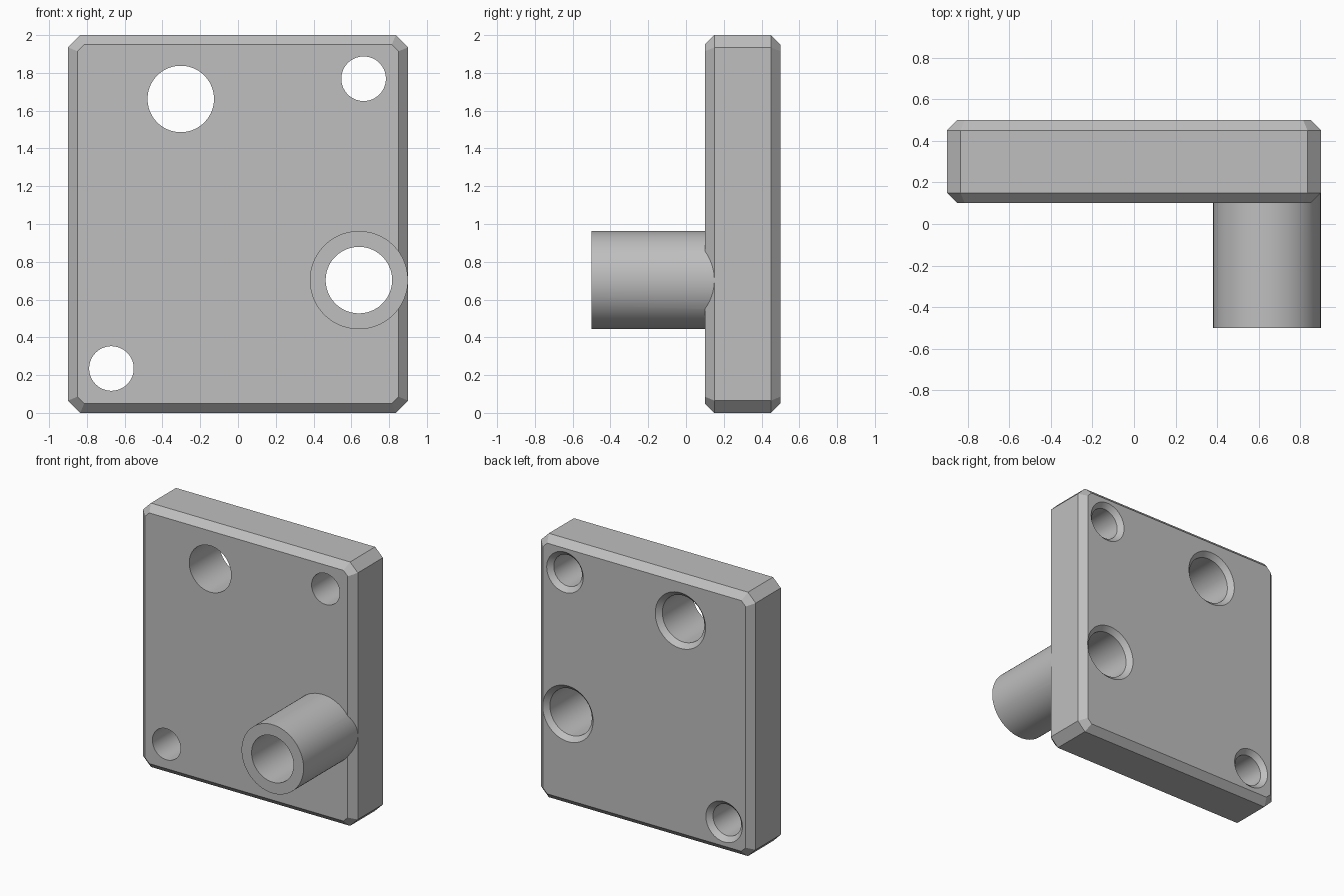
import bpy, bmesh, math
from mathutils import Matrix

cube = bpy.data.objects.get("Cube")
if cube:
    bpy.data.objects.remove(cube, do_unlink=True)

FRONT, BACK = 0.10, 0.50      # plate faces in y
HALF_W, HEIGHT = 0.90, 2.0
CHAMFER, CORNER = 0.05, 0.065
SINK = 0.035                  # countersink depth and widening

grey = bpy.data.materials.new("grey_metal")
grey.use_nodes = True
colour = (0.52, 0.52, 0.52, 1)
grey.diffuse_color = colour
grey.node_tree.nodes["Principled BSDF"].inputs["Base Color"].default_value = colour


def loft(name, rings):
    """Closed solid skinned through rings of equal point count."""
    bm = bmesh.new()
    loops = [[bm.verts.new(p) for p in ring] for ring in rings]
    n = len(loops[0])
    for a, b in zip(loops, loops[1:]):
        for i in range(n):
            j = (i + 1) % n
            bm.faces.new((a[i], a[j], b[j], b[i]))
    bm.faces.new(loops[0])
    bm.faces.new(loops[-1])
    bmesh.ops.recalc_face_normals(bm, faces=bm.faces)
    mesh = bpy.data.meshes.new(name)
    bm.to_mesh(mesh)
    bm.free()
    mesh.materials.append(grey)
    obj = bpy.data.objects.new(name, mesh)
    bpy.context.collection.objects.link(obj)
    return obj


def octagon(y, inset):
    """Plate outline with cut corners, moved inwards by inset."""
    w, h = HALF_W - inset, HEIGHT / 2 - inset
    c = CORNER - inset * (2 - math.sqrt(2))
    pts = [(w, h - c), (w - c, h), (c - w, h), (-w, h - c),
           (-w, c - h), (c - w, -h), (w - c, -h), (w, c - h)]
    return [(x, y, z + HEIGHT / 2) for x, z in pts]


def round_solid(name, x, z, profile, n=64):
    """Solid of revolution along y from (y, radius) pairs."""
    turn = [2 * math.pi * (i + 0.5) / n for i in range(n)]
    return loft(name, [[(x + r * math.cos(a), y, z + r * math.sin(a)) for a in turn]
                       for y, r in profile])


def combine(target, tool, operation):
    mod = target.modifiers.new(tool.name, 'BOOLEAN')
    mod.operation, mod.solver, mod.object = operation, 'EXACT', tool
    bpy.context.view_layer.objects.active = target
    bpy.ops.object.modifier_apply(modifier=mod.name)
    bpy.data.objects.remove(tool, do_unlink=True)


# Chamfered plate
plate = loft("mounting_plate", [
    octagon(FRONT, CHAMFER), octagon(FRONT + CHAMFER, 0),
    octagon(BACK - CHAMFER, 0), octagon(BACK, CHAMFER)])

# Tubular boss on the front
boss = round_solid("boss", 0.64, 0.703, [(-0.5, 0.26), (0.25, 0.26)])
combine(plate, boss, 'UNION')

# Through holes, countersunk at the back
for x, z, r in [(-0.303, 1.662, 0.176), (0.64, 0.703, 0.176),
                (0.665, 1.769, 0.118), (-0.67, 0.235, 0.118)]:
    cutter = round_solid("hole_cutter", x, z, [
        (-0.7, r), (BACK - SINK, r), (BACK, r + SINK), (BACK + 0.1, r + SINK)])
    combine(plate, cutter, 'DIFFERENCE')

# Smooth bores with sharp chamfers
bpy.ops.object.select_all(action='DESELECT')
plate.select_set(True)
bpy.context.view_layer.objects.active = plate
bpy.ops.object.shade_smooth_by_angle(angle=math.radians(25))
